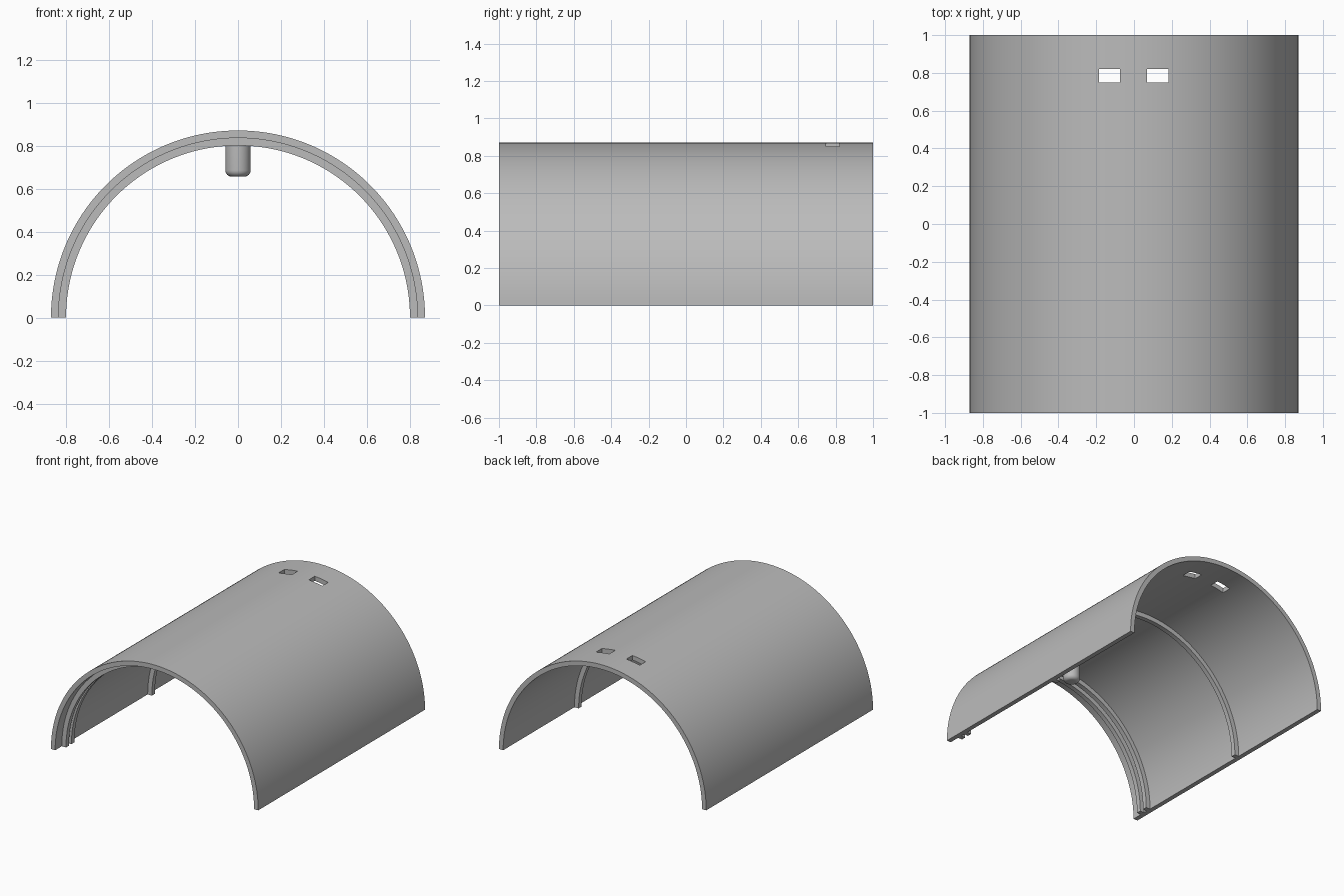
import bpy, bmesh, math

cube = bpy.data.objects.get("Cube")
if cube:
    bpy.data.objects.remove(cube, do_unlink=True)

OUTER, WALL, RIB = 0.87, 0.835, 0.80

grey = bpy.data.materials.new("plain grey")
grey.use_nodes = True
colour = (0.5, 0.5, 0.5, 1)
grey.diffuse_color = colour
grey.node_tree.nodes["Principled BSDF"].inputs["Base Color"].default_value = colour


def finish(name, bm, smooth=True):
    bmesh.ops.recalc_face_normals(bm, faces=bm.faces)
    mesh = bpy.data.meshes.new(name)
    bm.to_mesh(mesh)
    bm.free()
    mesh.materials.append(grey)
    obj = bpy.data.objects.new(name, mesh)
    bpy.context.collection.objects.link(obj)
    if smooth:
        shade(obj)
    return obj


def shade(obj):
    bpy.ops.object.select_all(action="DESELECT")
    obj.select_set(True)
    bpy.context.view_layer.objects.active = obj
    bpy.ops.object.shade_smooth_by_angle(angle=math.radians(30))


def half_ring(name, r_in, r_out, y0, y1, steps=96):
    """Half tube along y, swept from a rectangular section."""
    bm = bmesh.new()
    rings = []
    for i in range(steps + 1):
        a = math.pi * i / steps
        c, s = math.cos(a), math.sin(a)
        rings.append([bm.verts.new((r * c, y, r * s))
                      for r, y in ((r_in, y0), (r_out, y0), (r_out, y1), (r_in, y1))])
    for a, b in zip(rings, rings[1:]):
        for k in range(4):
            n = (k + 1) % 4
            bm.faces.new((a[k], a[n], b[n], b[k]))
    bm.faces.new(rings[0])
    bm.faces.new(rings[-1])
    return finish(name, bm)


# Arched shell
shell = half_ring("arched_shell", WALL, OUTER, -1, 1)

# Two rectangular slots near the back of the crown
for side, x in (("left", 0.126), ("right", -0.13)):
    bm = bmesh.new()
    bmesh.ops.create_cube(bm, size=1)
    bmesh.ops.scale(bm, vec=(0.112, 0.072, 0.3), verts=bm.verts)
    bmesh.ops.translate(bm, vec=(x, 0.785, 0.85), verts=bm.verts)
    cutter = finish(side + "_slot_cutter", bm, smooth=False)
    cutter.hide_render = True
    cutter.hide_set(True)
    cut = shell.modifiers.new(side + "_slot", "BOOLEAN")
    cut.operation = "DIFFERENCE"
    cut.solver = "EXACT"
    cut.object = cutter
    bpy.context.view_layer.objects.active = shell
    bpy.ops.object.modifier_apply(modifier=cut.name)
    bpy.data.objects.remove(cutter, do_unlink=True)
shade(shell)

# Inner ribs: a pair at the front, one past the middle
for name, y in (("front_rib", -0.92), ("second_rib", -0.855), ("middle_rib", 0.11)):
    half_ring(name, RIB, WALL + 0.002, y, y + 0.035)

# Hanging peg with a rounded tip, lathed from a profile
R, TIP, FILLET = 0.059, 0.655, 0.03
profile = [(0, 0.845), (R, 0.845)]
for i in range(7):
    a = math.pi / 2 * i / 6
    profile.append((R - FILLET + FILLET * math.cos(a), TIP + FILLET - FILLET * math.sin(a)))
profile.append((0, TIP))
bm = bmesh.new()
verts = [bm.verts.new((r, 0, z)) for r, z in profile]
edges = [bm.edges.new(pair) for pair in zip(verts, verts[1:])]
bmesh.ops.spin(bm, geom=verts + edges, cent=(0, 0, 0), axis=(0, 0, 1),
               angle=2 * math.pi, steps=40)
bmesh.ops.remove_doubles(bm, verts=bm.verts, dist=0.0005)
bmesh.ops.translate(bm, vec=(0, -0.68, 0), verts=bm.verts)
finish("hanging_peg", bm)
